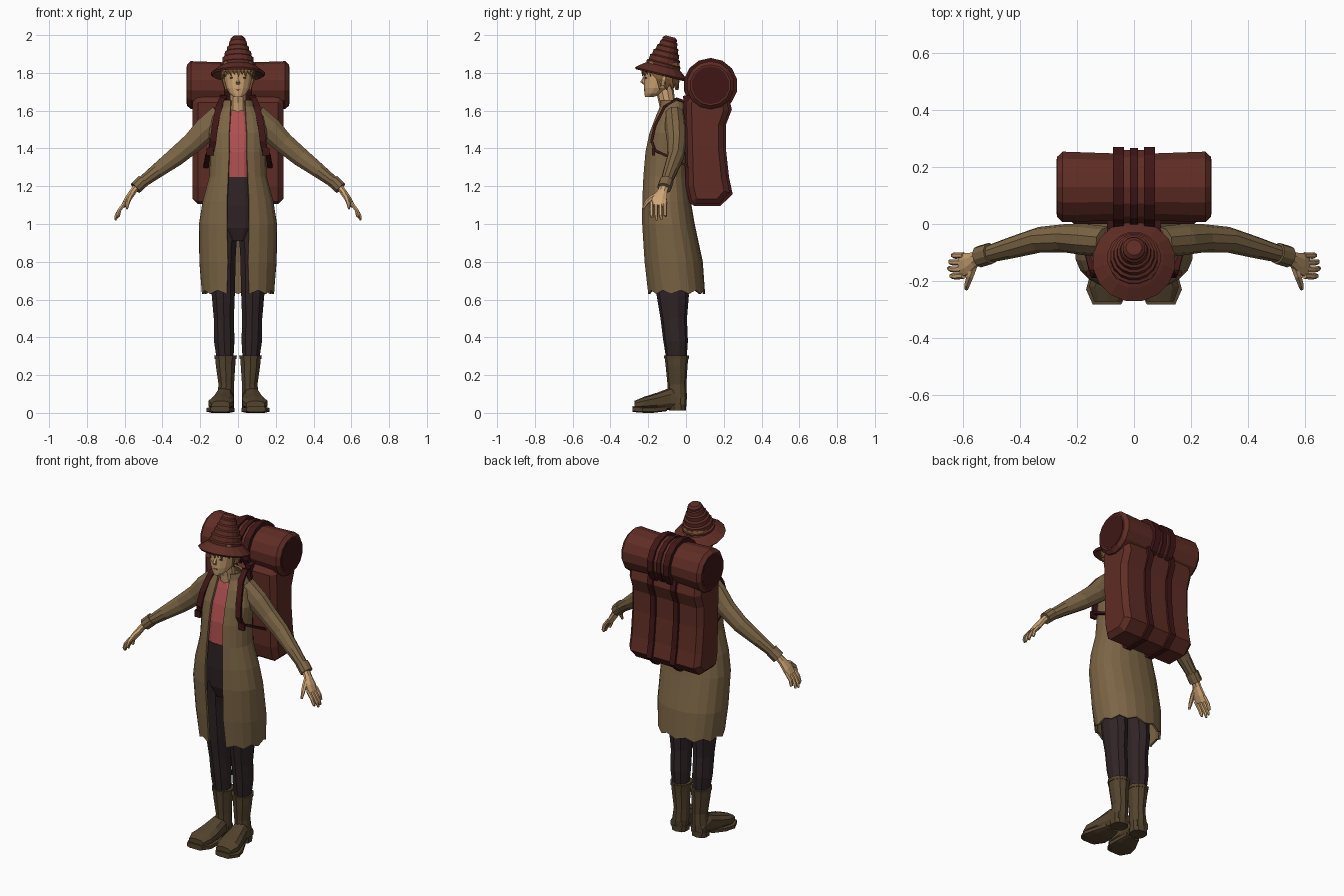
import bpy, bmesh
from math import sin, cos, pi, asin, copysign
from mathutils import Vector

COLORS = dict(coat=(.20, .13, .06), maroon=(.115, .026, .018), strap=(.05, .008, .008),
              skin=(.62, .38, .18), shirt=(.43, .08, .08), trousers=(.03, .018, .02),
              boot=(.085, .056, .026), hair=(.27, .13, .045), dark=(.04, .02, .015))
MATS = {}
for key, c in COLORS.items():
    MATS[key] = bpy.data.materials.new(key)
    MATS[key].diffuse_color = (*c, 1)


def finish(name, bm, color, mirror=False):
    bmesh.ops.recalc_face_normals(bm, faces=bm.faces)
    me = bpy.data.meshes.new(name)
    bm.to_mesh(me)
    bm.free()
    me.materials.append(MATS[color])
    ob = bpy.data.objects.new(name, me)
    bpy.context.collection.objects.link(ob)
    if mirror:
        ob.modifiers.new("Mirror", 'MIRROR').use_clip = False
        ob.modifiers["Mirror"].use_mirror_merge = False
    return ob


def spow(v, p):
    return copysign(abs(v) ** p, v)


def tube(name, pts, color, n=10, ref=(0, 1, 0), axis=None, p=1, mirror=False):
    """Loft of (super)elliptic rings; each point is x, y, z, radius across, radius along ref."""
    bm = bmesh.new()
    P = [Vector(q[:3]) for q in pts]
    rings = []
    for i, q in enumerate(pts):
        t = Vector(axis) if axis else P[min(i + 1, len(P) - 1)] - P[max(i - 1, 0)]
        t.normalize()
        v = Vector(ref)
        v = (v - v.dot(t) * t).normalized()
        u = v.cross(t)
        rings.append([bm.verts.new(P[i] + u * q[3] * spow(cos(a), p) + v * q[4] * spow(sin(a), p))
                      for a in (2 * pi * (k + .5) / n for k in range(n))])
    for a, b in zip(rings, rings[1:]):
        for k in range(n):
            bm.faces.new((a[k], a[(k + 1) % n], b[(k + 1) % n], b[k]))
    bm.faces.new(rings[0])
    bm.faces.new(rings[-1])
    return finish(name, bm, color, mirror)


def shell(name, rings, color, n, jag, thick):
    """Garment-like wall open at the front; ring = z, centre y, rx, ry, half opening."""
    bm = bmesh.new()
    rows = []
    for j, (z, cy, rx, ry, op) in enumerate(rings):
        a0 = asin(op / rx)
        row = []
        for i in range(n + 1):
            a = a0 + (2 * pi - 2 * a0) * i / n
            dz = jag * (i % 2) if j == len(rings) - 1 else 0
            row.append(bm.verts.new((rx * spow(sin(a), .9), cy - ry * spow(cos(a), .9), z + dz)))
        rows.append(row)
    for a, b in zip(rows, rows[1:]):
        for i in range(n):
            bm.faces.new((a[i], a[i + 1], b[i + 1], b[i]))
    ob = finish(name, bm, color)
    m = ob.modifiers.new("Thickness", 'SOLIDIFY')
    m.thickness, m.offset = thick, 0
    return ob


def extrude(name, profile, x0, x1, color, mirror=False):
    """Side profile (y, z) pushed along x."""
    bm = bmesh.new()
    f = bm.faces.new([bm.verts.new((x0, y, z)) for y, z in profile])
    r = bmesh.ops.extrude_face_region(bm, geom=[f])
    bmesh.ops.translate(bm, vec=(x1 - x0, 0, 0),
                        verts=[v for v in r["geom"] if isinstance(v, bmesh.types.BMVert)])
    return finish(name, bm, color, mirror)


Z, X, Y = (0, 0, 1), (1, 0, 0), (0, 1, 0)

# boots: shaft, rim, foot, sole and heel
tube("boot_shaft", [(.066, -.05, .30, .058, .064), (.066, -.05, .25, .054, .058),
                    (.062, -.048, .15, .043, .05), (.066, -.045, .08, .048, .05),
                    (.068, -.045, .03, .048, .045)], "boot", 10, axis=Z, mirror=True)
tube("boot_rim", [(.066, -.05, .285, .06, .064), (.066, -.05, .303, .063, .067)],
     "boot", 10, axis=Z, mirror=True)
tube("boot_foot", [(.068, -.005, .055, .04, .035), (.072, -.08, .075, .047, .06),
                   (.08, -.15, .06, .06, .048), (.09, -.22, .05, .07, .036),
                   (.092, -.272, .042, .05, .022)], "boot", 10, Z, axis=(0, -1, 0), p=.8, mirror=True)
tube("boot_sole", [(.075, -.10, .024, .046, .015), (.085, -.17, .016, .07, .016),
                   (.093, -.23, .016, .078, .016), (.095, -.282, .02, .052, .016)],
     "boot", 8, Z, axis=(0, -1, 0), p=.5, mirror=True)
tube("boot_heel", [(.068, -.045, .012, .048, .045), (.068, -.045, .045, .05, .047)],
     "boot", 10, axis=Z, p=.8, mirror=True)

# trousers and shirt
tube("trouser_leg", [(.07, -.1, 1.0, .075, .095), (.08, -.09, .85, .072, .088),
                     (.078, -.07, .62, .064, .085), (.075, -.065, .5, .056, .07),
                     (.073, -.055, .38, .057, .065), (.068, -.05, .27, .045, .052)],
     "trousers", 10, axis=Z, mirror=True)
tube("trouser_waist", [(0, -.1, .91, .08, .07), (0, -.1, .98, .14, .1), (0, -.105, 1.1, .15, .105),
                       (0, -.11, 1.25, .125, .102)], "trousers", 12, axis=Z)
tube("shirt", [(0, -.11, 1.23, .12, .1), (0, -.105, 1.38, .125, .099), (0, -.095, 1.48, .13, .086),
               (0, -.082, 1.57, .11, .066), (0, -.08, 1.61, .05, .05)], "shirt", 12, axis=Z)

# open coat with ragged hem
shell("coat", [(1.655, -.078, .068, .058, .035), (1.62, -.072, .085, .066, .035),
               (1.57, -.08, .135, .076, .035), (1.48, -.095, .15, .096, .04),
               (1.38, -.105, .142, .108, .04), (1.25, -.11, .147, .115, .045),
               (1.12, -.105, .183, .125, .05), (1.0, -.095, .202, .135, .05),
               (.8, -.067, .2, .15, .045), (.63, -.052, .187, .147, .05)], "coat", 20, .02, .012)

# sleeves, cuffs
tube("sleeve", [(.09, -.062, 1.575, .065, .053), (.17, -.055, 1.5, .068, .055),
                (.24, -.05, 1.43, .058, .05), (.33, -.055, 1.355, .052, .045),
                (.43, -.083, 1.28, .04, .038), (.515, -.107, 1.215, .03, .03)],
     "coat", 10, mirror=True)
tube("cuff", [(.503, -.103, 1.228, .036, .038), (.543, -.115, 1.19, .035, .038)],
     "coat", 10, mirror=True)

# hands
tube("palm", [(.53, -.112, 1.205, .02, .024), (.558, -.125, 1.17, .018, .028),
              (.585, -.14, 1.13, .018, .042), (.607, -.148, 1.095, .013, .04)],
     "skin", 8, mirror=True)
for i in range(4):
    y, d = -.182 + i * .024, (.012, 0, .004, .022)[i]
    tube("finger", [(.597, y, 1.115, .011, .011), (.627, y * 1.01, 1.075, .011, .011),
                    (.644 - d / 2, y, 1.045, .010, .010), (.65 - d, y + .004, 1.02 + d, .006, .006)],
         "skin", 6, mirror=True)
tube("thumb", [(.555, -.13, 1.165, .014, .014), (.574, -.18, 1.14, .014, .014),
               (.585, -.212, 1.11, .011, .011), (.588, -.228, 1.08, .006, .006)],
     "skin", 6, Z, mirror=True)

# neck, head and face
tube("neck", [(0, -.085, 1.56, .05, .045), (0, -.1, 1.64, .044, .044), (0, -.12, 1.75, .048, .05)],
     "skin", 10, axis=Z)
tube("head", [(0, -.195, 1.672, .022, .022), (0, -.172, 1.69, .045, .048), (0, -.15, 1.72, .063, .073),
              (0, -.138, 1.76, .072, .085), (0, -.134, 1.80, .077, .09), (0, -.13, 1.84, .076, .088),
              (0, -.125, 1.88, .05, .06)], "skin", 14, axis=Z)
tube("nose", [(0, -.217, 1.785, .007, .006), (0, -.222, 1.752, .013, .02), (0, -.217, 1.738, .01, .008)],
     "skin", 6, axis=Z)
tube("lips", [(0, -.2, 1.712, .022, .006), (0, -.223, 1.712, .015, .004)], "shirt", 6, Z, axis=Y)
tube("eye", [(.03, -.2, 1.773, .014, .006), (.03, -.216, 1.773, .011, .004)],
     "dark", 6, Z, axis=Y, mirror=True)
tube("ear", [(.07, -.125, 1.73, .008, .01), (.082, -.118, 1.765, .009, .02), (.08, -.115, 1.785, .008, .012)],
     "skin", 6, axis=Z, mirror=True)

# hair: wrap around the back plus a row of fringe locks
shell("hair", [(1.86, -.125, .075, .085, .05), (1.81, -.13, .086, .092, .062),
               (1.77, -.125, .083, .085, .078), (1.71, -.115, .066, .07, .062)], "hair", 16, .035, .012)
for i in range(9):
    a = (i - 4) * .24
    x, y = sin(a), -cos(a)
    tube("fringe_lock", [(x * .08, -.134 + y * .092, 1.84, .014, .008),
                         (x * .084, -.134 + y * .096, 1.81, .013, .007),
                         (x * .085 + .004, -.134 + y * .095, 1.78 + .012 * (i % 2), .002, .002)],
         "hair", 5, axis=Z)

# ribbed, back-tilted hat
hat = [(.085, .02), (.138, -.014), (.146, -.004), (.105, .028), (.092, .036), (.094, .05), (.084, .056),
       (.083, .082), (.073, .088), (.071, .112), (.061, .118), (.059, .14), (.05, .146),
       (.046, .17), (.04, .175), (.04, .186), (.028, .198)]
tube("hat", [(0, -.13 + .24 * h, 1.80 + .97 * h, r, r) for r, h in hat], "maroon", 16, axis=(0, .24, .97))

# backpack body with vertical straps
pack = [(0, 1.67), (.012, 1.2), (.03, 1.12), (.05, 1.105), (.175, 1.105), (.232, 1.165), (.215, 1.25),
        (.2, 1.4), (.2, 1.52), (.228, 1.6), (.215, 1.66), (.15, 1.69)]
body = extrude("backpack", pack, -.24, .24, "maroon")
bev = body.modifiers.new("Bevel", 'BEVEL')
bev.width, bev.segments, bev.angle_limit = .028, 1, 1.2
band = [(.115 + (y - .115) * 1.13, 1.39 + (z - 1.39) * 1.03) for y, z in pack]
extrude("backpack_strap", band, .06, .095, "strap", mirror=True)

# bedroll with dark ends and bands
C = (.13, 1.735)
tube("bedroll", [(x, *C, r, r) for x, r in
                 ((-.27, .108), (-.25, .127), (-.08, .121), (.08, .121), (.25, .127), (.27, .108))],
     "maroon", 14, Z, axis=X)
tube("bedroll_end", [(.262, *C, .1, .1), (.272, *C, .1, .1)], "strap", 14, Z, axis=X, mirror=True)
tube("bedroll_wrap", [(-.07, *C, .132, .132), (.07, *C, .132, .132)], "maroon", 14, Z, axis=X)
tube("bedroll_band", [(.035, *C, .144, .144), (.073, *C, .144, .144)], "strap", 14, Z, axis=X, mirror=True)
tube("bedroll_middle_band", [(-.014, *C, .14, .14), (.014, *C, .14, .14)], "strap", 14, Z, axis=X)

# shoulder straps and buckles
tube("shoulder_strap", [(.07, .02, 1.64, .008, .02), (.082, -.05, 1.662, .008, .02),
                        (.1, -.115, 1.62, .008, .02), (.122, -.165, 1.52, .008, .02),
                        (.132, -.182, 1.44, .008, .02), (.142, -.165, 1.39, .008, .018),
                        (.16, -.1, 1.36, .008, .016), (.17, .02, 1.3, .008, .016)],
     "strap", 4, X, p=.5, mirror=True)
tube("strap_buckle", [(.148, -.172, 1.362, .026, .012), (.148, -.172, 1.402, .026, .012)],
     "strap", 4, axis=Z, mirror=True)
